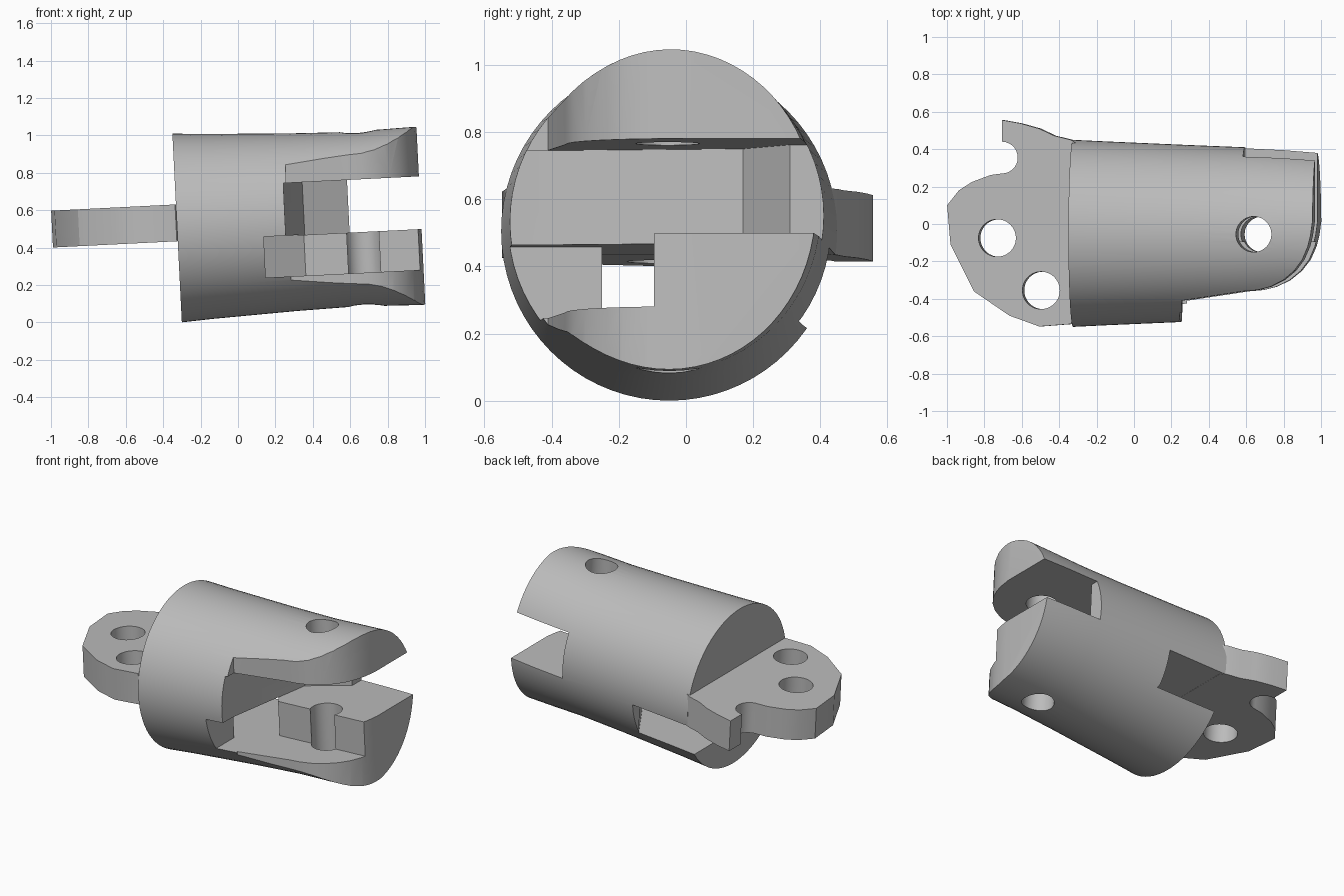
import bpy, bmesh, math

if "Cube" in bpy.data.objects:
    bpy.data.objects.remove(bpy.data.objects["Cube"], do_unlink=True)

TILT = 0.05

grey = bpy.data.materials.new("plain_grey")
grey.use_nodes = True
grey.diffuse_color = (0.5, 0.5, 0.5, 1)
grey.node_tree.nodes["Principled BSDF"].inputs["Base Color"].default_value = (0.5, 0.5, 0.5, 1)


def make_object(name, bm):
    bmesh.ops.recalc_face_normals(bm, faces=bm.faces)
    mesh = bpy.data.meshes.new(name)
    bm.to_mesh(mesh)
    bm.free()
    mesh.materials.append(grey)
    obj = bpy.data.objects.new(name, mesh)
    bpy.context.collection.objects.link(obj)
    return obj


def prism(name, outline, low, high):
    """Extrude a plan outline between two heights."""
    bm = bmesh.new()
    face = bm.faces.new([bm.verts.new((x, y, low)) for x, y in outline])
    grown = bmesh.ops.extrude_face_region(bm, geom=[face])["geom"]
    tops = [v for v in grown if isinstance(v, bmesh.types.BMVert)]
    bmesh.ops.translate(bm, verts=tops, vec=(0, 0, high - low))
    return make_object(name, bm)


def arc(cx, cy, r, start, end, steps):
    angles = [math.radians(start + (end - start) * i / steps) for i in range(steps + 1)]
    return [(cx + r * math.cos(a), cy + r * math.sin(a)) for a in angles]


def pin(name, x, y, r):
    return prism(name, arc(x, y, r, 0, 352.5, 47), -1, 1)


def cut(target, cutters):
    """Subtract the cutters, then bake the result and drop the helpers."""
    for c in cutters:
        c.hide_render = True
        mod = target.modifiers.new(c.name, "BOOLEAN")
        mod.operation = "DIFFERENCE"
        mod.solver = "EXACT"
        mod.object = c
    bpy.context.view_layer.update()
    graph = bpy.context.evaluated_depsgraph_get()
    baked = bpy.data.meshes.new_from_object(target.evaluated_get(graph))
    target.modifiers.clear()
    target.data = baked
    for c in cutters:
        bpy.data.objects.remove(c, do_unlink=True)


def finish(obj):
    obj.rotation_euler = (0, -TILT, 0)
    obj.location = (0, 0, 0.5)
    bpy.ops.object.select_all(action="DESELECT")
    obj.select_set(True)
    bpy.context.view_layer.objects.active = obj
    bpy.ops.object.shade_smooth_by_angle(angle=math.radians(28))


# Tapered barrel: station, half width, half height
stations = [(-0.325, 0.5, 0.505), (-0.16, 0.492, 0.495), (0, 0.485, 0.488),
            (0.3, 0.472, 0.475), (0.6, 0.46, 0.467), (0.8, 0.45, 0.472), (0.98, 0.435, 0.477)]
bm = bmesh.new()
rings = []
for x, ry, rz in stations:
    rings.append([bm.verts.new((x, y, z * rz / ry)) for y, z in arc(0, 0, ry, 0, 355, 71)])
for a, b in zip(rings, rings[1:]):
    for i in range(len(a)):
        j = (i + 1) % len(a)
        bm.faces.new((a[i], a[j], b[j], b[i]))
bm.faces.new(rings[0])
bm.faces.new(rings[-1])
bmesh.ops.translate(bm, verts=bm.verts, vec=(0, -0.05, 0.021))
barrel = make_object("clevis_barrel", bm)

# Slot between the jaws, lower channel, rounded jaw edge, back relief, pin hole
cut(barrel, [
    prism("jaw_slot", [(0.25, -0.7), (0.255, -0.42), (0.355, 0.17), (0.595, 0.31),
                       (0.595, 0.7), (1.2, 0.7), (1.2, -0.7)], -0.05, 0.232),
    prism("lower_channel", [(1.2, -0.095), (0.35, -0.095), (0.08, 0.35), (0.08, 0.7),
                            (-0.6, 0.7), (-0.6, -0.25), (0.135, -0.25), (0.135, -0.7),
                            (1.2, -0.7)], -0.268, -0.049),
    prism("jaw_rounding", [(0.27, -0.7), (0.27, -0.41), (0.6, -0.36), (0.68, -0.353),
                           (0.75, -0.335), (0.82, -0.3), (0.88, -0.25), (0.925, -0.19),
                           (0.955, -0.12), (0.97, -0.06), (0.981, 0.02), (1.2, 0.02),
                           (1.2, -0.7)], -1, 1),
    prism("back_relief", [(0.605, 0.7), (0.605, 0.385), (1.2, 0.35), (1.2, 0.7)], 0.1, 1),
    pin("pin_hole", 0.665, -0.055, 0.095),
])
finish(barrel)

# Mounting plate with a hooked wing and two bolt holes
outline = [(-0.3, 0.43), (-0.33, 0.45), (-0.42, 0.472), (-0.5, 0.51), (-0.6, 0.538), (-0.7, 0.556)]
outline += arc(-0.7, 0.355, 0.085, 90, -90, 14)
outline += [(-0.76, 0.262), (-0.86, 0.225), (-0.93, 0.18), (-0.993, 0.1), (-0.975, -0.11),
            (-0.85, -0.36), (-0.66, -0.49), (-0.5, -0.548), (-0.33, -0.535), (-0.3, -0.51)]
plate = prism("mounting_plate", outline, -0.05, 0.147)
cut(plate, [pin("bolt_hole_a", -0.725, -0.075, 0.1), pin("bolt_hole_b", -0.49, -0.355, 0.1)])
finish(plate)
